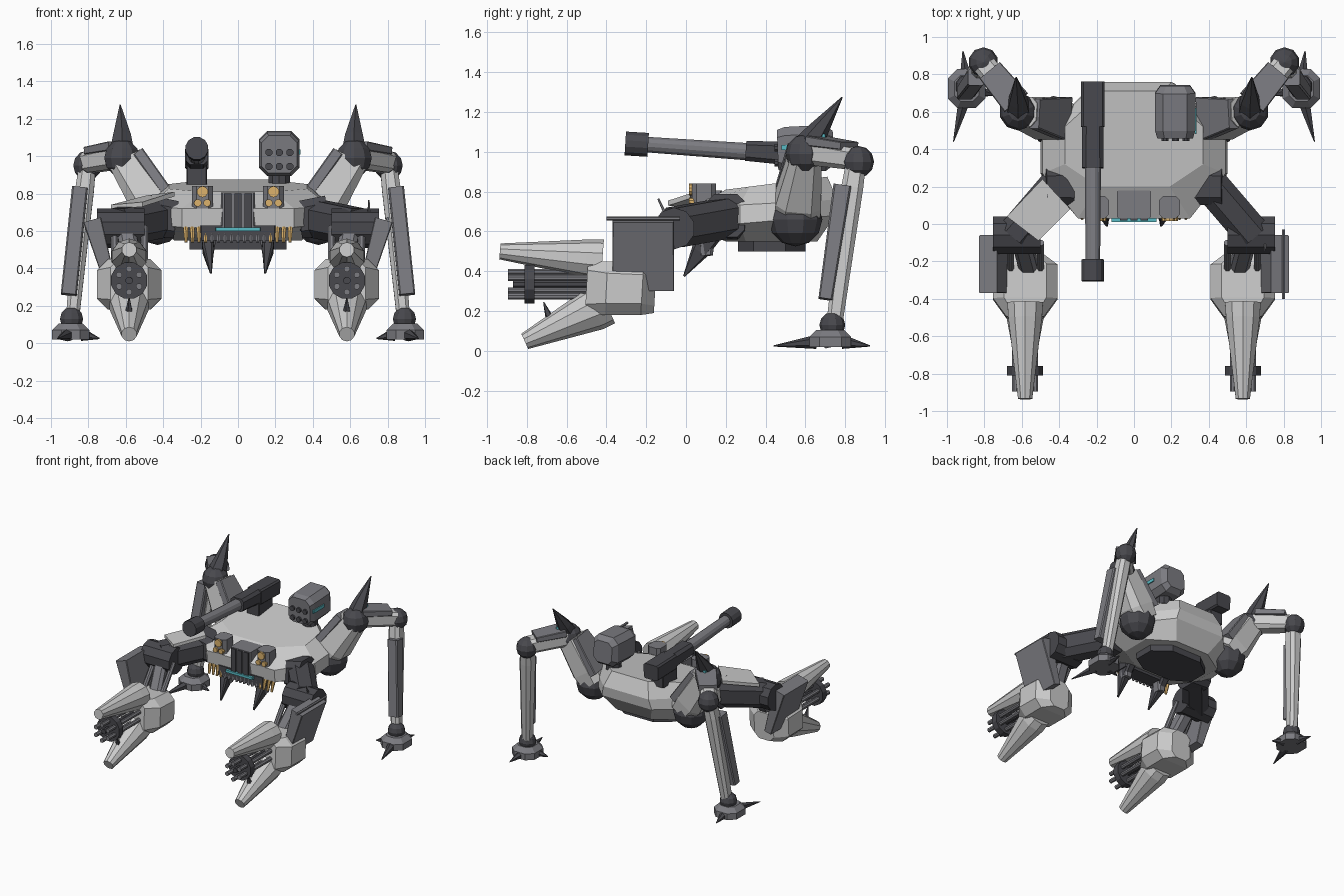
import bpy, bmesh, math
from mathutils import Vector as V

if "Cube" in bpy.data.objects:
    bpy.data.objects.remove(bpy.data.objects["Cube"])


def mat(name, c):
    m = bpy.data.materials.new(name)
    m.diffuse_color = (*c, 1)
    m.use_nodes = True
    m.node_tree.nodes["Principled BSDF"].inputs["Base Color"].default_value = m.diffuse_color
    return m


LIGHT = mat("light_grey", (.52, .53, .54))
MID = mat("mid_grey", (.2, .2, .22))
DARK = mat("dark_grey", (.065, .065, .075))
BRASS = mat("brass", (.72, .45, .15))
TEAL = mat("teal", (.1, .5, .56))


def finish(name, bm, m):
    bmesh.ops.recalc_face_normals(bm, faces=bm.faces)
    me = bpy.data.meshes.new(name)
    bm.to_mesh(me)
    bm.free()
    me.materials.append(m)
    bpy.context.collection.objects.link(bpy.data.objects.new(name, me))


def loft(name, rings, m):
    bm = bmesh.new()
    vs = [[bm.verts.new(p) for p in r] for r in rings]
    n = len(vs[0])
    for a, b in zip(vs, vs[1:]):
        for i in range(n):
            j = (i + 1) % n
            bm.faces.new((a[i], a[j], b[j], b[i]))
    bm.faces.new(vs[0])
    bm.faces.new(vs[-1])
    finish(name, bm, m)


def frame(p, q, hint):
    z = (V(q) - V(p)).normalized()
    x = V(hint)
    if abs(x.normalized().dot(z)) > .98:
        x = V((0, 1, 0))
    x = (x - z * x.dot(z)).normalized()
    return x, z.cross(x)


def beam(name, st, hint=(1, 0, 0), c=.2, m=MID):
    """Chamfered bar through stations (position, width along hint, height)."""
    x, y = frame(st[0][0], st[-1][0], hint)
    rings = []
    for p, w, h in st:
        w, h = w / 2, h / 2
        k = c * min(w, h) * 2
        pts = [(w, h - k), (w - k, h), (k - w, h), (-w, h - k),
               (-w, k - h), (k - w, -h), (w - k, -h), (w, k - h)]
        rings.append([V(p) + x * a + y * b for a, b in pts])
    loft(name, rings, m)


def rod(name, st, n=8, m=MID):
    """Round bar through stations (position, radius)."""
    x, y = frame(st[0][0], st[-1][0], (1, 0, 0))
    loft(name, [[V(p) + (x * math.cos(t) + y * math.sin(t)) * r
                 for t in [(i + .5) * math.tau / n for i in range(n)]] for p, r in st], m)


def box(name, lo, hi, c=.05, m=MID):
    a, b = V(lo), V(hi)
    mid = (a + b) / 2
    beam(name, [((mid.x, mid.y, z), b.x - a.x, b.y - a.y) for z in (a.z, b.z)], c=c, m=m)


def ball(name, c, r, m=DARK, squash=1):
    bm = bmesh.new()
    bmesh.ops.create_uvsphere(bm, u_segments=10, v_segments=6, radius=r)
    for v in bm.verts:
        v.co = V((v.co.x * squash, v.co.y, v.co.z)) + V(c)
    finish(name, bm, m)


def outline(zf, zb, ys, ws):
    zs = [zf + (zb - zf) * (y - ys[0]) / (ys[3] - ys[0]) for y in ys]
    r = [V((w, y, z)) for w, y, z in zip(ws, ys, zs)]
    return r + [V((-p.x, p.y, p.z)) for p in reversed(r)]


# Faceted hull and belly plate
loft("hull", [outline(.55, .55, (.2, .3, .54, .66), (.16, .34, .34, .15)),
              outline(.62, .68, (.04, .27, .46, .75), (.3, .5, .5, .22)),
              outline(.72, .76, (.03, .27, .46, .76), (.3, .49, .49, .2)),
              outline(.81, .875, (.2, .32, .52, .71), (.19, .37, .37, .16))], LIGHT)
loft("belly_plate", [outline(z, z, (.26, .34, .5, .6), (.13, .26, .26, .13))
                     for z in (.5, .57)], DARK)

# Roof cannon
cx = -.22
box("cannon_mount", (cx - .055, .5, .84), (cx + .055, .68, .97), m=DARK)
beam("cannon_breech", [((cx, .76, .985), .125, .12), ((cx, .52, .99), .125, .12)], c=.1, m=DARK)
beam("cannon_sleeve", [((cx, .54, .99), .115, .12), ((cx, .3, 1.005), .115, .1)], c=.2, m=DARK)
rod("cannon_barrel", [((cx, .32, 1.0), .045), ((cx, -.22, 1.038), .04)], 12)
rod("cannon_muzzle", [((cx, -.19, 1.035), .062), ((cx, -.305, 1.042), .062)], 12, DARK)

# Rocket pod
rod("pod_mount", [((.22, .6, .84), .06), ((.22, .6, .93), .06)], 10, DARK)
beam("rocket_pod", [((.22, .74, 1.02), .16, .17), ((.22, .7, 1.02), .215, .23),
                    ((.22, .5, 1.01), .215, .23), ((.22, .46, 1.01), .19, .2)])
for i in range(3):
    for z in (.945, 1.02):
        x = .165 + i * .056
        rod("rocket_tube", [((x, .47, z), .02), ((x, .445, z), .02)], 8, DARK)
box("pod_light", (.325, .48, 1.01), (.335, .62, 1.035), m=TEAL)

# Head, visor and teeth
box("head", (-.09, .03, .61), (.09, .18, .805))
for i in range(3):
    box("head_rib", (-.075 + i * .055, .02, .62), (-.035 + i * .055, .04, .8), m=DARK)
box("chin", (-.2, .03, .55), (.2, .15, .63), m=DARK)
box("visor", (-.12, .01, .6), (.12, .035, .62), m=TEAL)
for i in range(17):
    x = -.28 + i * .035
    rod("tooth", [((x, .05, .62), .015), ((x * .99, .03, .54), .009)], 6,
        BRASS if abs(x) > .15 else MID)

for s in (-1, 1):
    def P(x, y, z):
        return V((s * x, y, z))

    # Headlights and mandibles
    box("lamp_housing", P(.19, .09, .78) - V((.055, .06, .06)),
        P(.19, .09, .78) + V((.055, .06, .06)), c=.2)
    for x, z, r in ((.19, .81, .03), (.165, .75, .02), (.215, .75, .02)):
        rod("headlamp", [(P(x, .06, z), r), (P(x, .015, z), r)], 10, BRASS)
    beam("mandible", [(P(.16, .13, .6), .07, .12), (P(.16, .07, .5), .06, .09),
                      (P(.145, -.01, .375), .01, .01)], m=DARK)
    beam("jaw_hinge", [(P(.15, .1, .63), .09, .1), (P(.16, .1, .48), .06, .07)])

    # Front arm
    beam("shoulder", [(P(.33, .2, .66), .2, .2), (P(.48, .2, .68), .19, .22)],
         (0, 1, 0), m=DARK)
    beam("upper_arm", [(P(.4, .22, .67), .2, .19), (P(.64, -.06, .62), .2, .19)],
         (0, 0, 1), .25, DARK)
    rod("elbow", [(P(.5, -.06, .615), .105), (P(.755, -.06, .615), .105)], 10, DARK)
    beam("arm_shield", [(P(.78, -.215, .66), .1, .31), (P(.68, -.215, .31), .06, .31)], c=.05)
    beam("forearm_link", [(P(.6, -.09, .6), .1, .1), (P(.56, -.24, .38), .1, .1)])
    for x in (.5, .66):
        rod("arm_piston", [(P(x, -.1, .62), .02), (P(x, -.26, .4), .02)], 8, MID)

    # Gatling claw
    gx = .582
    beam("gun_housing", [(P(gx, -.155, .3), .17, .22), (P(gx, -.22, .31), .345, .26),
                         (P(gx, -.4, .315), .345, .27), (P(gx, -.5, .32), .2, .26)],
         c=.22, m=LIGHT)
    rod("upper_claw", [(P(gx, -.42, .46), .1), (P(gx, -.5, .465), .095),
                       (P(gx, -.935, .5), .04)], 10, LIGHT)
    rod("lower_claw", [(P(gx, -.4, .235), .105), (P(gx, -.46, .21), .11),
                       (P(gx, -.81, .048), .042)], 10, LIGHT)
    rod("barrel_clamp", [(P(gx, -.76, .335), .1), (P(gx, -.81, .335), .1)], 12, DARK)
    rod("gun_spindle", [(P(gx, -.45, .335), .025), (P(gx, -.87, .335), .02)], 8, DARK)
    for i in range(6):
        a = math.tau * (i + .5) / 6
        x, z = gx + .062 * math.cos(a), .335 + .062 * math.sin(a)
        rod("gun_barrel", [(P(x, -.48, z), .017), (P(x, -.895, z), .017)], 8)
    rod("claw_barb", [(P(gx, -.68, .15), .025), (P(gx, -.715, .245), .003)], 5, DARK)

    # Rear leg: hip, thigh, knee with spike
    ball("hip", P(.43, .55, .66), .135)
    beam("thigh", [(P(.4, .56, .68), .22, .2), (P(.46, .565, .76), .23, .24),
                   (P(.6, .6, .98), .16, .19)], (0, 1, 0), .22, LIGHT)
    beam("thigh_plate", [(P(.36, .56, .78), .24, .06), (P(.53, .59, 1.02), .16, .06)],
         (0, 1, 0), .1)
    ball("knee", P(.62, .6, .99), .1)
    rod("knee_spike", [(P(.62, .61, 1.03), .07), (P(.62, .66, 1.1), .055),
                       (P(.63, .785, 1.275), .003)], 6, DARK)
    beam("knee_link", [(P(.62, .63, 1.0), .13, .13), (P(.8, .85, .965), .11, .12)],
         (0, 0, 1), .2, LIGHT)
    beam("link_cover", [(P(.63, .65, 1.055), .05, .16), (P(.77, .82, 1.03), .04, .14)],
         (0, 0, 1), .1)
    box("knee_light", P(.65, .68, 1.05) - V((.012, .02, .03)),
        P(.65, .68, 1.05) + V((.012, .02, .04)), m=TEAL)
    ball("upper_ankle", P(.805, .865, .95), .08)

    # Shin and foot
    beam("shin", [(P(.805, .855, .95), .09, .1), (P(.82, .835, .82), .1, .11),
                  (P(.885, .745, .13), .07, .08)], (1, 0, 0), .25, LIGHT)
    beam("shin_guard", [(P(.845, .785, .83), .085, .09), (P(.905, .7, .26), .085, .07)], c=.1)
    ball("ankle", P(.89, .735, .13), .065)
    beam("foot", [(P(.895, .725, .02), .2, .21), (P(.895, .725, .07), .2, .21),
                  (P(.895, .725, .105), .13, .14)], c=.25)
    for base, tip in (((.91, .65, .045), (.965, .44, .025)),
                      ((.9, .79, .045), (.915, .925, .025)),
                      ((.83, .71, .045), (.74, .69, .025))):
        rod("toe_spike", [(P(*base), .035), (P(*tip), .003)], 6, DARK)

# Left arm armour plate, right arm rail and aerial
loft("arm_plate", [[V((x, y, z + d)) for x, y, z in
                    ((-.49, .24, .79), (-.34, .08, .81), (-.51, -.09, .755), (-.68, .04, .74))]
                   for d in (-.025, 0)], LIGHT)
rod("shield_rail", [((.8, -.4, .665), .01), ((.8, -.03, .665), .01)], 6)
rod("aerial", [((.7, -.1, .68), .008), ((.7, -.14, .765), .005)], 5)
